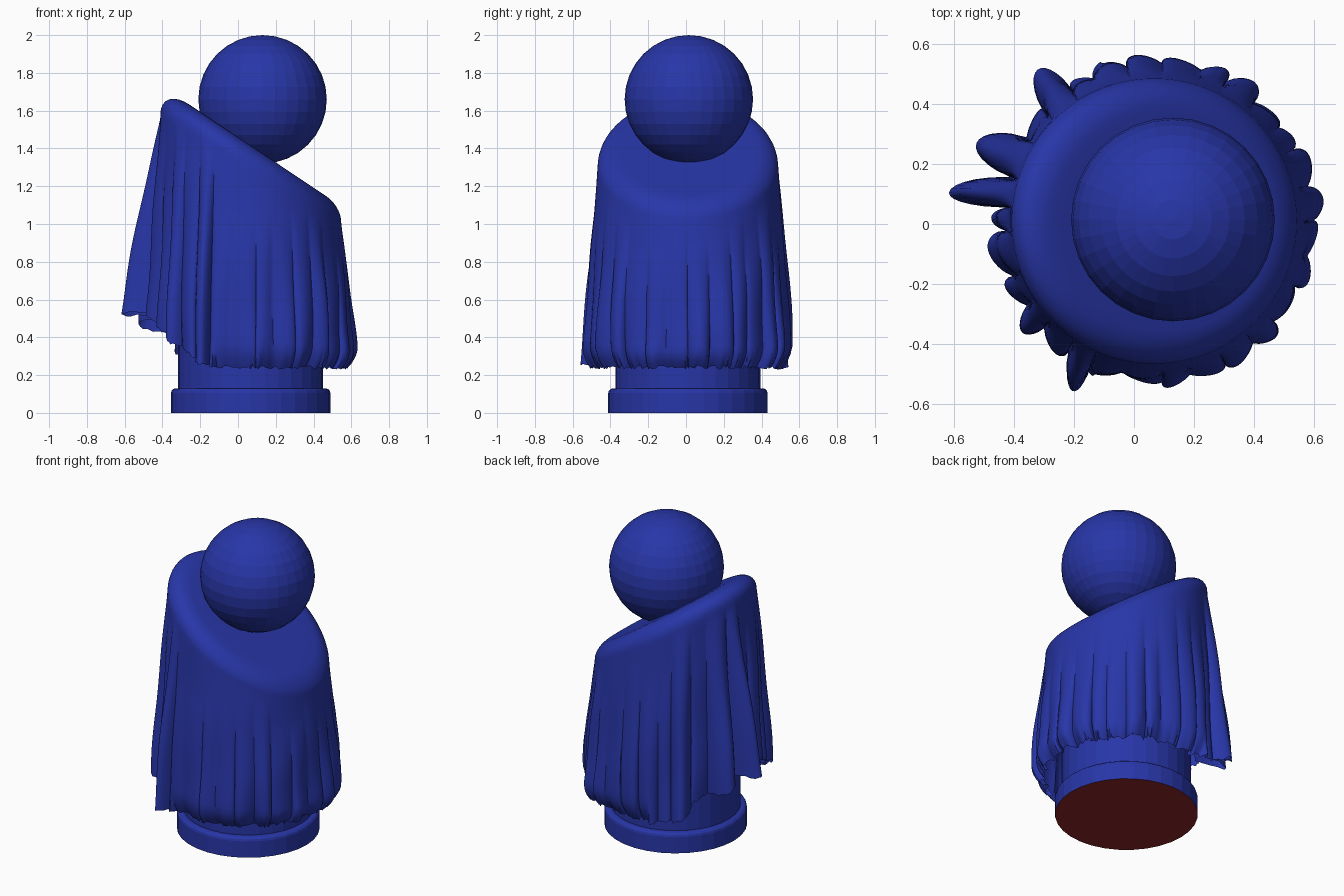
import bpy, bmesh, math, random
from math import sin, cos, pi, radians

random.seed(11)
cube = bpy.data.objects.get("Cube")
if cube:
    bpy.data.objects.remove(cube, do_unlink=True)


def material(name, rgb):
    m = bpy.data.materials.new(name)
    m.use_nodes = True
    m.diffuse_color = (*rgb, 1)
    m.node_tree.nodes["Principled BSDF"].inputs["Base Color"].default_value = (*rgb, 1)
    return m


BLUE = material("royal blue", (0.021, 0.037, 0.39))
RED = material("dark red felt", (0.27, 0.018, 0.022))


def make_object(name, bm, *mats):
    mesh = bpy.data.meshes.new(name)
    bm.to_mesh(mesh)
    bm.free()
    obj = bpy.data.objects.new(name, mesh)
    bpy.context.collection.objects.link(obj)
    for m in mats:
        mesh.materials.append(m)
    return obj


def cylinder(radius, z0, z1):
    bm = bmesh.new()
    bmesh.ops.create_cone(bm, cap_ends=True, segments=32, radius1=radius,
                          radius2=radius, depth=z1 - z0)
    bmesh.ops.translate(bm, verts=bm.verts, vec=(CX, CY, (z0 + z1) / 2))
    return bm


CX, CY = 0.067, 0.01


def slope(x):
    """Height of the slanted top at x."""
    return 1.46 - 0.67 * x


# Foot with rounded upper edge and felt underside
bm = cylinder(0.422, 0, 0.13)
top_edges = [e for e in bm.edges if all(v.co.z > 0.1 for v in e.verts)]
bmesh.ops.bevel(bm, geom=top_edges, offset=0.025, segments=3, affect='EDGES', profile=0.5)
bm.normal_update()
for f in bm.faces:
    f.material_index = 1 if f.normal.z < -0.9 else 0
make_object("foot", bm, BLUE, RED)

# Column with slanted top, mostly under the cloth
bm = cylinder(0.384, 0.12, 1.0)
for v in bm.verts:
    if v.co.z > 0.5:
        v.co.z = slope(v.co.x) - 0.06
make_object("column", bm, BLUE)

# Ball resting on the slanted top
bm = bmesh.new()
bmesh.ops.create_uvsphere(bm, u_segments=32, v_segments=16, radius=0.34)
bmesh.ops.translate(bm, verts=bm.verts, vec=(0.13, 0.015, 1.66))
make_object("ball", bm, BLUE)

# Pleat layout: uneven borders, with a few long folds on the raised side
PLEATS, STEPS = 29, 12
LONG_FOLDS = {171: 0.2, 150: 0.15, 132: 0.12, 200: 0.06, 222: 0.07, 246: 0.12}
width = 2 * pi / PLEATS
borders = [(k + random.uniform(-0.22, 0.22)) * width for k in range(PLEATS)]
borders.append(borders[0] + 2 * pi)
columns = []
for a0, a1 in zip(borders, borders[1:]):
    amp, start = random.uniform(0.02, 0.055), random.uniform(0, 0.3)
    lean = random.uniform(-0.08, 0.08)
    for angle, size in LONG_FOLDS.items():
        if a0 <= radians(angle) < a1:
            amp, start = size, 0.0
    for s in range(STEPS):
        t = s / STEPS
        columns.append((a0 + (a1 - a0) * t, sin(pi * t) ** 0.7, amp, start, lean,
                        random.uniform(-0.01, 0.01)))

CAP, ROUND, SIDE = 5, 8, 28


def cloth_point(row, column):
    """Point on the cloth: flat cap, rounded rim, then pleated drop."""
    a, bulge, amp, start, lean, ragged = column
    c = cos(a)
    rim = 0.478
    curl = 0.115 - 0.04 * c
    if row <= CAP + ROUND:
        if row <= CAP:
            r, drop = (rim - curl) * (0.05 + 0.95 * row / CAP), 0
        else:
            q = (row - CAP) / ROUND * pi / 2
            r, drop = rim - curl + curl * sin(q), curl * (1 - cos(q))
        x = CX + r * c
        return x, CY + r * sin(a), slope(x) - drop
    v = (row - CAP - ROUND) / SIDE
    lift = max(0, (-c - 0.3) / 0.7)
    hem = 0.24 + 0.3 * lift ** 2 + ragged
    top = slope(CX + rim * c) - curl
    grow = max(0, (v - start) / (1 - start)) ** 0.9
    fold = bulge * amp * grow
    # Cloth swells early on the low side, hangs closer on the raised side
    r = rim + (0.045 - 0.025 * lift) * sin(v * pi * 0.55) + fold
    r += 0.007 * sin(v * 9 + a * 5) * v
    if lift == 0:
        r -= 0.05 * max(0, (v - 0.87) / 0.13) ** 2
    a += lean * bulge * grow
    return CX + r * cos(a), CY + r * sin(a), top + (hem - top) * v


# Draped cloth
bm = bmesh.new()
rings = [[bm.verts.new(cloth_point(row, col)) for col in columns]
         for row in range(CAP + ROUND + SIDE + 1)]
n = len(columns)
for upper, lower in zip(rings, rings[1:]):
    for j in range(n):
        i = (j + 1) % n
        bm.faces.new((upper[j], lower[j], lower[i], upper[i]))
bm.faces.new(rings[0])
cloth = make_object("draped_cloth", bm, BLUE)
bpy.ops.object.select_all(action='DESELECT')
cloth.select_set(True)
bpy.context.view_layer.objects.active = cloth
bpy.ops.object.shade_smooth_by_angle(angle=radians(50))
